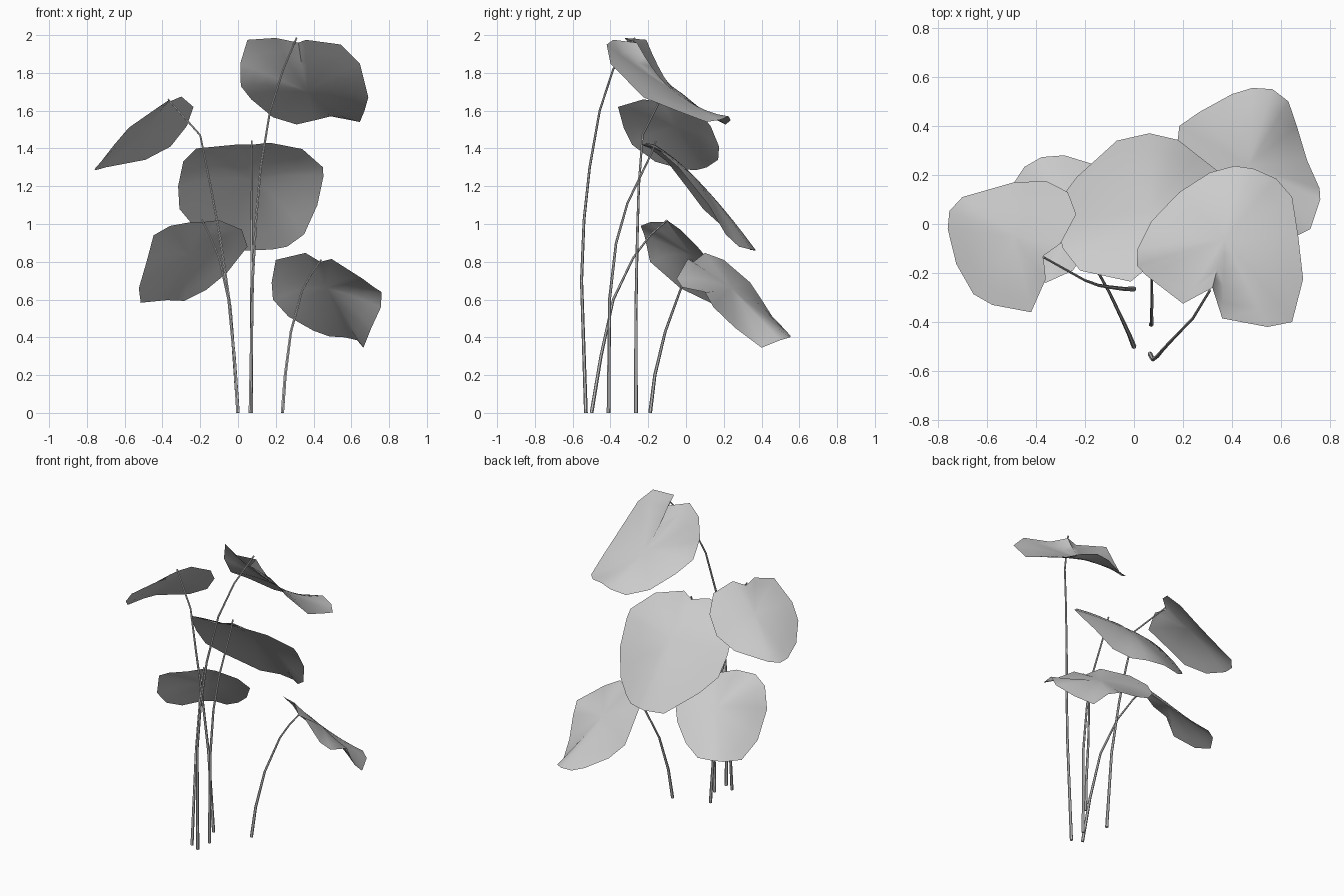
import bpy, bmesh
from mathutils import Vector, Matrix


def finish(obj, angle):
    bpy.ops.object.select_all(action='DESELECT')
    obj.select_set(True)
    bpy.context.view_layer.objects.active = obj
    if obj.type == 'CURVE':
        bpy.ops.object.convert(target='MESH')
    bpy.ops.object.shade_smooth_by_angle(angle=angle)


def leaf(name, centre, rim):
    """Thin heart-shaped sheet: a tilted plane that curls towards its rim."""
    c, n = Vector(centre), len(rim)
    offs = [Vector(p) - c for p in rim]
    # best tilt through the centre
    xx, yy = sum(d.x * d.x for d in offs), sum(d.y * d.y for d in offs)
    xy = sum(d.x * d.y for d in offs)
    rhs = Vector((sum(d.x * d.z for d in offs), sum(d.y * d.z for d in offs)))
    tilt = Matrix(((xx, xy), (xy, yy))).inverted() @ rhs
    bm = bmesh.new()
    rings = []
    for r in (1, 0.8, 0.6, 0.4, 0.2):
        ring = []
        for d in offs:
            flat = tilt.dot(d.xy)
            z = flat * r + (d.z - flat) * r * r
            ring.append(bm.verts.new(c + Vector((d.x * r, d.y * r, z))))
        rings.append(ring)
    mid = bm.verts.new(c)
    for i in range(n):
        j = (i + 1) % n
        for outer, inner in zip(rings, rings[1:]):
            bm.faces.new((outer[i], outer[j], inner[j], inner[i]))
        bm.faces.new((rings[-1][i], rings[-1][j], mid))
    bmesh.ops.recalc_face_normals(bm, faces=bm.faces)
    if sum(f.normal.z for f in bm.faces) < 0:
        bmesh.ops.reverse_faces(bm, faces=bm.faces)
    me = bpy.data.meshes.new(name)
    bm.to_mesh(me)
    bm.free()
    obj = bpy.data.objects.new(name, me)
    bpy.context.collection.objects.link(obj)
    finish(obj, 1.2)


def stem(name, path):
    """Tapered round stalk along a few points."""
    cu = bpy.data.curves.new(name, 'CURVE')
    cu.dimensions = '3D'
    cu.bevel_depth = 0.01
    cu.bevel_resolution = 1
    cu.use_fill_caps = True
    sp = cu.splines.new('POLY')
    sp.points.add(len(path) - 1)
    for pt, p in zip(sp.points, path):
        pt.co = (*p, 1)
        pt.radius = 1 - 0.5 * p[2] / path[-1][2]
    obj = bpy.data.objects.new(name, cu)
    bpy.context.collection.objects.link(obj)
    finish(obj, 0.9)


# top leaf: rims start at the notch where the stem joins
leaf("top_leaf", (.37, -.06, 1.70), [
    (.32, -.26, 1.96), (.36, -.385, 1.975), (.545, -.42, 1.95), (.645, -.40, 1.85),
    (.69, -.225, 1.67), (.67, -.05, 1.60), (.645, .11, 1.54), (.58, .185, 1.553),
    (.49, .225, 1.57), (.41, .237, 1.55), (.31, .21, 1.527), (.185, .13, 1.565),
    (.07, .01, 1.66), (.015, -.10, 1.73), (.012, -.17, 1.85), (.05, -.21, 1.975),
    (.20, -.325, 1.985)])
stem("top_stem", [(.065, -.53, 0), (.077, -.553, .7), (.095, -.54, 1.02),
                  (.12, -.51, 1.3), (.17, -.457, 1.6), (.24, -.385, 1.82),
                  (.31, -.27, 1.985)])

# upper left leaf
leaf("upper_left_leaf", (-.49, -.05, 1.51), [
    (-.37, -.13, 1.645), (-.30, -.08, 1.675), (-.236, .04, 1.62), (-.27, .13, 1.52),
    (-.357, .175, 1.41), (-.49, .17, 1.34), (-.70, .11, 1.30), (-.753, .053, 1.285),
    (-.76, -.02, 1.29), (-.725, -.163, 1.33), (-.655, -.286, 1.42), (-.578, -.33, 1.51),
    (-.42, -.36, 1.62), (-.36, -.225, 1.66)])
stem("upper_left_stem", [(0, -.265, 0), (-.04, -.265, .55), (-.095, -.258, .93),
                         (-.145, -.25, 1.2), (-.20, -.23, 1.47), (-.37, -.135, 1.66)])

# middle leaf
leaf("middle_leaf", (.07, .06, 1.235), [
    (.073, -.165, 1.42), (.17, -.22, 1.43), (.34, -.15, 1.397), (.45, -.04, 1.30),
    (.452, 0, 1.25), (.42, .12, 1.10), (.35, .21, .945), (.26, .28, .88),
    (.18, .343, .865), (.063, .37, .86), (-.07, .34, .862), (-.235, .19, .99),
    (-.31, .09, 1.08), (-.317, 0, 1.20), (-.29, -.10, 1.33), (-.22, -.19, 1.40),
    (-.014, -.235, 1.42)])
stem("middle_stem", [(.07, -.41, 0), (.072, -.405, .6), (.072, -.37, .9),
                     (.073, -.31, 1.11), (.073, -.18, 1.38), (.073, -.16, 1.44)])

# lower left leaf
leaf("lower_left_leaf", (-.25, .04, .83), [
    (-.19, -.10, 1.01), (-.10, -.10, 1.02), (.02, -.03, .97), (.05, .06, .88),
    (-.06, .18, .74), (-.17, .245, .65), (-.284, .28, .593), (-.377, .273, .597),
    (-.447, .233, .59), (-.515, .13, .583), (-.525, -.03, .66), (-.484, -.19, .80),
    (-.447, -.22, .94), (-.36, -.24, .99), (-.25, -.19, 1.01)])
stem("lower_left_stem", [(0, -.50, 0), (-.02, -.45, .3), (-.05, -.385, .6),
                         (-.10, -.28, .82), (-.15, -.19, .94), (-.19, -.10, 1.02)])

# lower right leaf
leaf("lower_right_leaf", (.47, .24, .66), [
    (.435, .04, .80), (.495, .01, .815), (.66, -.05, .71), (.72, -.02, .665),
    (.76, .10, .64), (.757, .145, .56), (.706, .26, .45), (.664, .40, .345),
    (.63, .50, .385), (.565, .55, .40), (.483, .555, .405), (.40, .53, .435),
    (.267, .457, .51), (.185, .40, .60), (.178, .34, .69), (.20, .20, .81),
    (.357, .10, .847)])
stem("lower_right_stem", [(.235, -.19, 0), (.25, -.165, .2), (.28, -.11, .43),
                          (.34, -.03, .65), (.39, 0, .74), (.44, .03, .81)])
